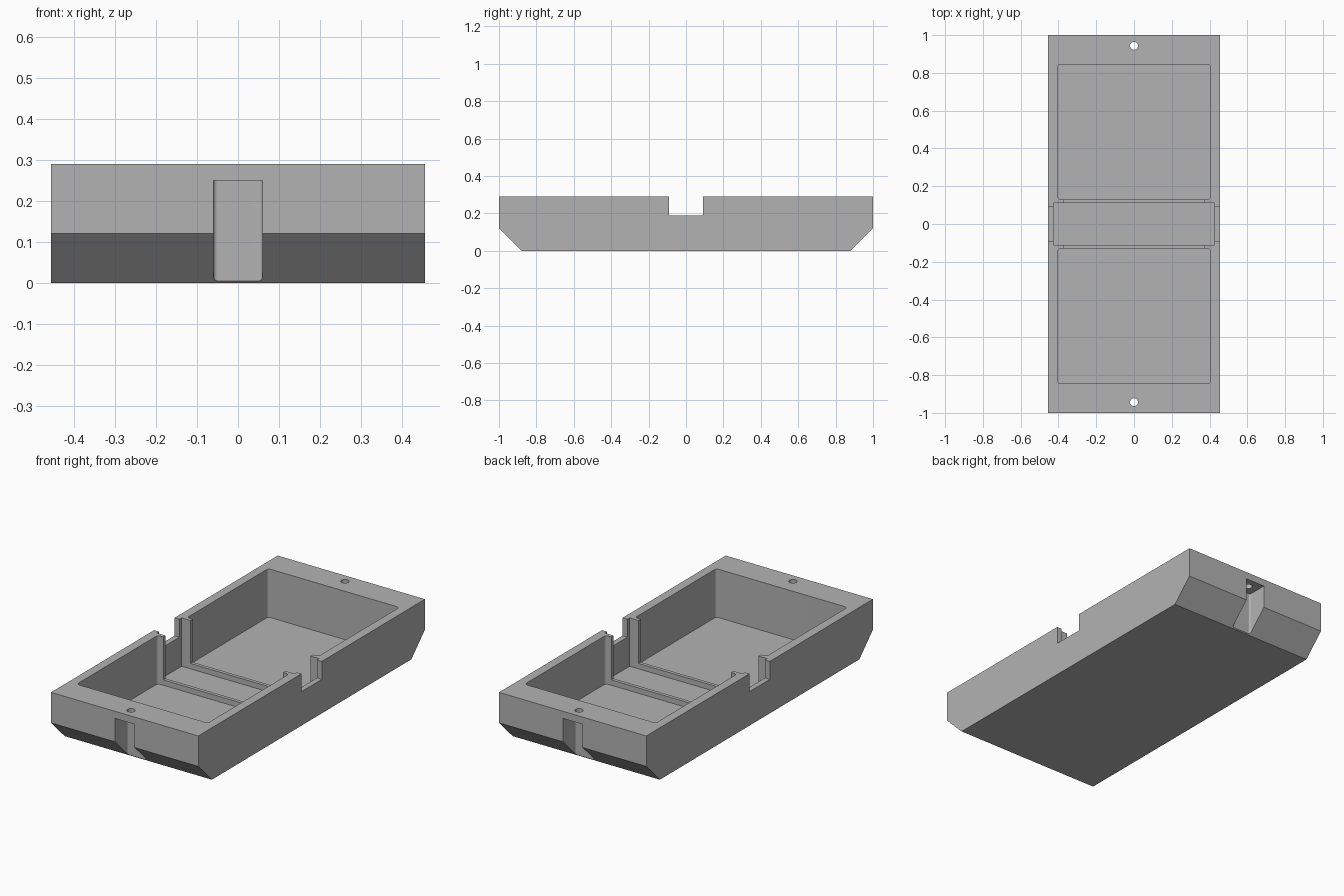
import bpy, math

cube = bpy.data.objects.get("Cube")
if cube:
    bpy.data.objects.remove(cube, do_unlink=True)

HW, TOP, FLOOR = 0.455, 0.29, 0.02

grey = bpy.data.materials.new("plain_grey")
grey.use_nodes = True
colour = (0.45, 0.45, 0.45, 1)
grey.diffuse_color = colour
grey.node_tree.nodes["Principled BSDF"].inputs["Base Color"].default_value = colour


def prism(name, points, axis, low, high):
    """Extrude a counter-clockwise outline along x (outline y, z) or z (outline x, y)."""
    n = len(points)
    place = (lambda p, h: (h, *p)) if axis == "x" else (lambda p, h: (*p, h))
    verts = [place(p, h) for h in (low, high) for p in points]
    faces = [list(range(n))[::-1], list(range(n, 2 * n))]
    faces += [[i, (i + 1) % n, n + (i + 1) % n, n + i] for i in range(n)]
    mesh = bpy.data.meshes.new(name)
    mesh.from_pydata(verts, [], faces)
    obj = bpy.data.objects.new(name, mesh)
    bpy.context.collection.objects.link(obj)
    return obj


def rounded(x0, x1, y0, y1, r=0.0, steps=5):
    """Rectangle outline with optional rounded corners."""
    if r == 0:
        return [(x0, y0), (x1, y0), (x1, y1), (x0, y1)]
    centres = [(x1 - r, y1 - r), (x0 + r, y1 - r), (x0 + r, y0 + r), (x1 - r, y0 + r)]
    return [(cx + r * math.cos(a), cy + r * math.sin(a))
            for k, (cx, cy) in enumerate(centres)
            for a in [math.pi / 2 * (k + i / steps) for i in range(steps + 1)]]


# Tray body with sloped lower ends
body = prism("tray_body", [(-0.88, 0), (0.88, 0), (1, 0.12), (1, TOP), (-1, TOP), (-1, 0.12)],
             "x", -HW, HW)
body.data.materials.append(grey)

cutters = []


def cut(name, outline, low, high):
    cutters.append(prism(name, outline, "z", low, high))


for side in (-1, 1):
    def span(a, b):
        return sorted((side * a, side * b))

    # Large compartment, end recess and screw hole at each end
    cut("compartment", rounded(-0.405, 0.405, *span(0.13, 0.845), 0.018), FLOOR, 0.4)
    cut("end_recess", rounded(-0.06, 0.06, *span(0.885, 1.1), 0.01), -0.1, 0.25)
    cut("screw_hole", [(0.021 * math.cos(a), side * 0.943 + 0.021 * math.sin(a))
                       for a in [math.tau * i / 24 for i in range(24)]], 0.2, 0.4)
    # Notch through each long wall
    cut("wall_notch", rounded(*span(0.41, 0.6), -0.09, 0.09), 0.19, 0.4)

# Middle slot, and the opening that leaves low ridges and corner posts
cut("middle_slot", rounded(-0.425, 0.425, -0.11, 0.11), FLOOR, 0.4)
cut("middle_opening", rounded(-0.37, 0.37, -0.15, 0.15), 0.05, 0.4)

for c in cutters:
    c.hide_render = True
    mod = body.modifiers.new(c.name, "BOOLEAN")
    mod.operation, mod.solver, mod.object = "DIFFERENCE", "EXACT", c

# Bake the cuts and remove the cutters
graph = bpy.context.evaluated_depsgraph_get()
result = bpy.data.meshes.new_from_object(body.evaluated_get(graph))
body.modifiers.clear()
body.data = result
for c in cutters:
    bpy.data.objects.remove(c, do_unlink=True)

# Smooth the small fillets, keep the other edges crisp
bpy.ops.object.select_all(action="DESELECT")
body.select_set(True)
bpy.context.view_layer.objects.active = body
bpy.ops.object.shade_smooth_by_angle(angle=math.radians(30))
weighted = body.modifiers.new("clean_normals", "WEIGHTED_NORMAL")
weighted.keep_sharp = True
